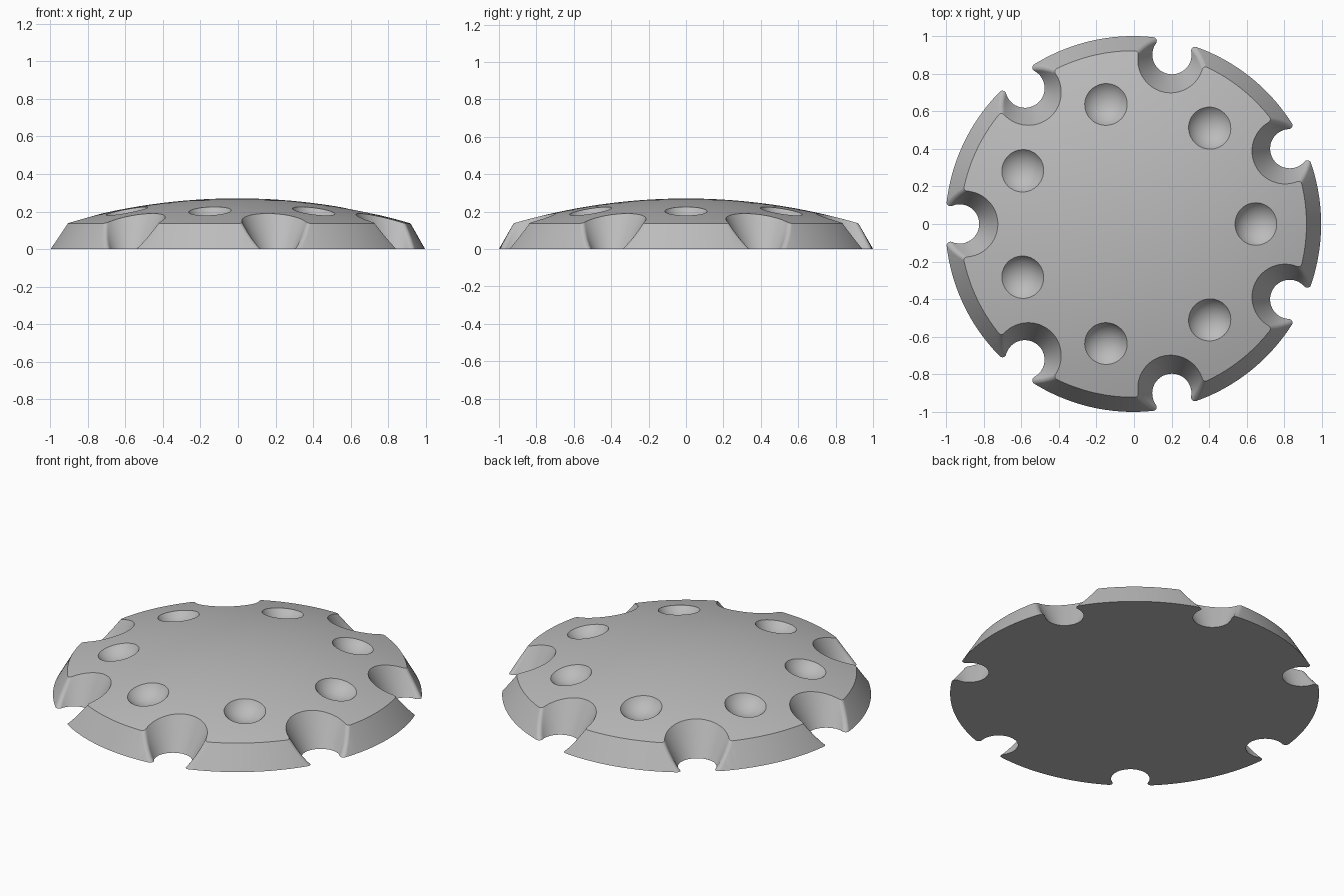
import bpy, bmesh, math
from mathutils import Vector, Matrix

cube = bpy.data.objects.get("Cube")
if cube:
    bpy.data.objects.remove(cube, do_unlink=True)

COUNT = 7
RIM_R, RIM_Z, TOP_Z = 0.922, 0.137, 0.27
RISE = TOP_Z - RIM_Z
DOME_R = (RIM_R ** 2 + RISE ** 2) / (2 * RISE)
NOTCH_C, FILLET = 0.925, 0.02
DIMPLE_R, DIMPLE_AT = 0.14, 0.653
SHIFT = -0.004


def dome_z(r):
    return TOP_Z - DOME_R + math.sqrt(DOME_R ** 2 - r * r)


def make_object(name, bm):
    bmesh.ops.recalc_face_normals(bm, faces=bm.faces)
    mesh = bpy.data.meshes.new(name)
    bm.to_mesh(mesh)
    bm.free()
    ob = bpy.data.objects.new(name, mesh)
    bpy.context.collection.objects.link(ob)
    return ob


def loft(bm, rings):
    """Skin closed rings of points and cap both ends."""
    loops = [[bm.verts.new(p) for p in ring] for ring in rings]
    n = len(loops[0])
    for a, b in zip(loops, loops[1:]):
        for i in range(n):
            j = (i + 1) % n
            bm.faces.new((a[i], a[j], b[j], b[i]))
    bm.faces.new(loops[0][::-1])
    bm.faces.new(loops[-1])


def circle(r, z, n=168):
    return [(r * math.cos(math.tau * i / n), r * math.sin(math.tau * i / n), z)
            for i in range(n)]


def arc(center, r, a0, a1, n):
    return [center + r * Vector((math.cos(a), math.sin(a)))
            for a in (a0 + (a1 - a0) * i / n for i in range(n + 1))]


def notch_section(z, turn):
    """Keyhole outline that flares into the sloping outer wall."""
    wall = 1 - (1 - RIM_R) * z / RIM_Z
    a = 0.105 + 0.525 * z
    d0, d1 = wall - FILLET, a + FILLET
    x = (d0 ** 2 + NOTCH_C ** 2 - d1 ** 2) / (2 * NOTCH_C)
    f = Vector((x, math.sqrt(d0 ** 2 - x * x)))
    c = Vector((NOTCH_C, 0))
    out = math.atan2(f.y, f.x)
    to_c = math.atan2(c.y - f.y, c.x - f.x)
    to_f = math.atan2(f.y, f.x - c.x)
    half = [f.normalized() * 1.3]
    half += arc(f, FILLET, out, to_c, 8)
    half += arc(c, a, to_f, math.pi, 20)[1:]
    pts = half + [Vector((p.x, -p.y)) for p in half[-2::-1]]
    return [turn @ Vector((p.x, p.y, z)) for p in pts]


# Domed disc with a sloping rim
bm = bmesh.new()
rings = [circle(1, 0), circle(RIM_R, RIM_Z)]
for i in range(15, 0, -1):
    r = RIM_R * i / 16
    rings.append(circle(r, dome_z(r)))
loft(bm, rings)
disc = make_object("domed_disc", bm)

# Cutters: tapered rim notches and round dimples
bm = bmesh.new()
for k in range(COUNT):
    angle = math.tau * k / COUNT
    turn = Matrix.Rotation(angle + math.pi / COUNT, 3, 'Z')
    loft(bm, [notch_section(-0.05 + 0.035 * i, turn) for i in range(11)])
    at = Vector((DIMPLE_AT, 0, dome_z(DIMPLE_AT)))
    normal = (at - Vector((0, 0, TOP_Z - DOME_R))).normalized()
    center = at + normal * 0.08
    bmesh.ops.create_uvsphere(
        bm, u_segments=48, v_segments=32, radius=DIMPLE_R,
        matrix=Matrix.Rotation(angle, 4, 'Z') @ Matrix.Translation(center))
cutter = make_object("notch_and_dimple_cutter", bm)
cutter.hide_render = True

mod = disc.modifiers.new("cut", 'BOOLEAN')
mod.operation = 'DIFFERENCE'
mod.solver = 'EXACT'
mod.object = cutter
bpy.ops.object.select_all(action='DESELECT')
bpy.context.view_layer.objects.active = disc
disc.select_set(True)
bpy.ops.object.modifier_apply(modifier=mod.name)
bpy.data.objects.remove(cutter, do_unlink=True)
disc.data.transform(Matrix.Translation((SHIFT, 0, 0)))

# Plain grey finish
GREY = (0.5, 0.5, 0.5, 1)
mat = bpy.data.materials.new("plain_grey")
mat.use_nodes = True
mat.diffuse_color = GREY
mat.node_tree.nodes["Principled BSDF"].inputs["Base Color"].default_value = GREY
disc.data.materials.clear()
disc.data.materials.append(mat)
bpy.ops.object.shade_smooth_by_angle(angle=math.radians(30))
